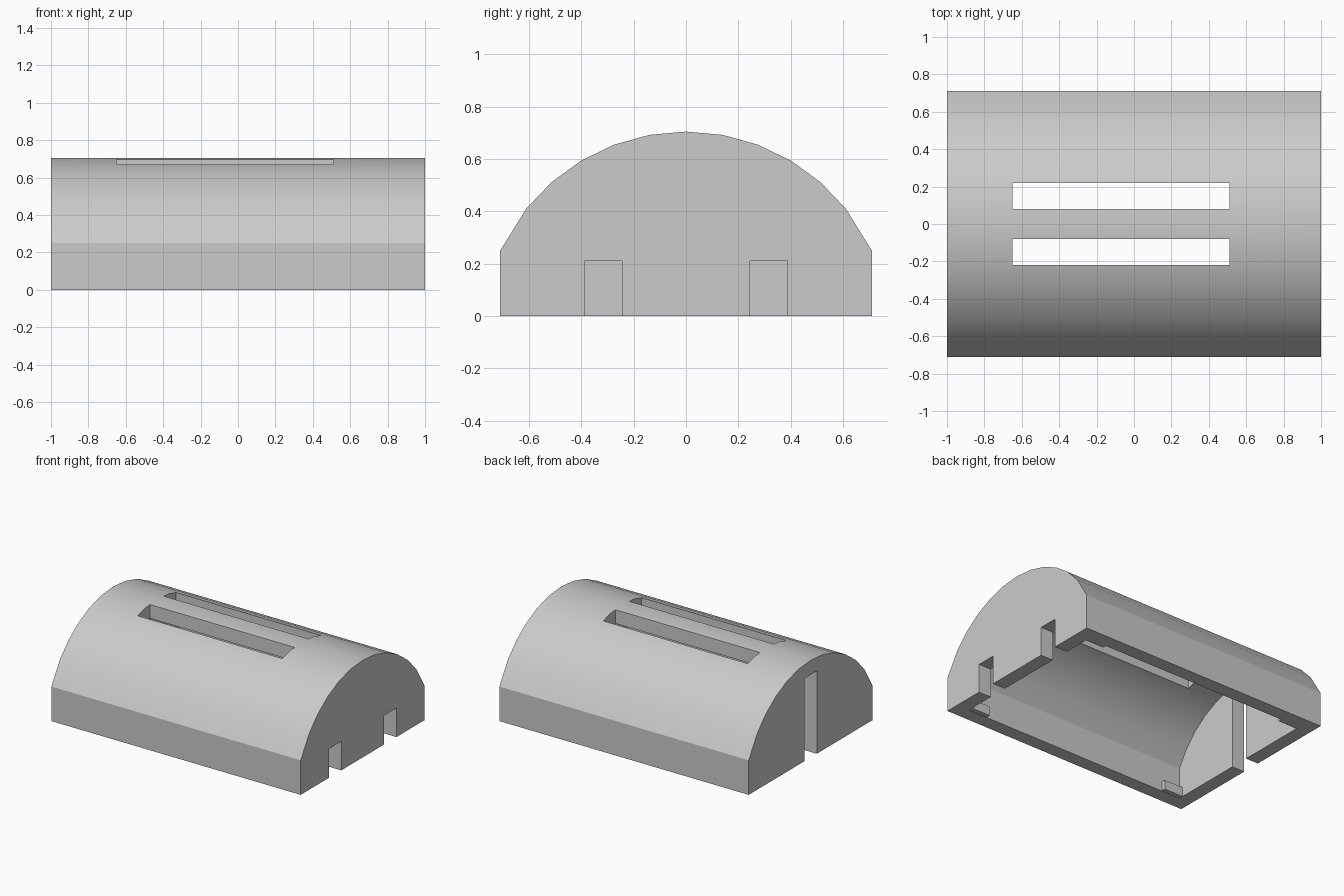
import bpy
import bmesh
import math

if "Cube" in bpy.data.objects:
    bpy.data.objects.remove(bpy.data.objects["Cube"])

grey = bpy.data.materials.new("plain grey")
grey.use_nodes = True
colour = (0.6, 0.6, 0.6, 1)
grey.diffuse_color = colour
grey.node_tree.nodes["Principled BSDF"].inputs["Base Color"].default_value = colour


def extrude_profile(name, profile, x0, x1):
    """Sweep a closed (y, z) profile along x."""
    bm = bmesh.new()
    face = bm.faces.new([bm.verts.new((x0, y, z)) for y, z in profile])
    sweep = bmesh.ops.extrude_face_region(bm, geom=[face])
    moved = [v for v in sweep["geom"] if isinstance(v, bmesh.types.BMVert)]
    bmesh.ops.translate(bm, verts=moved, vec=(x1 - x0, 0, 0))
    bmesh.ops.recalc_face_normals(bm, faces=bm.faces)
    mesh = bpy.data.meshes.new(name)
    bm.to_mesh(mesh)
    bm.free()
    mesh.materials.append(grey)
    obj = bpy.data.objects.new(name, mesh)
    bpy.context.collection.objects.link(obj)
    return obj


def block(name, x0, x1, y0, y1, z0, z1):
    return extrude_profile(name, [(y0, z0), (y1, z0), (y1, z1), (y0, z1)], x0, x1)


def vault(half_width, radius, spring, base):
    """Straight walls under a faceted arc centred below the floor."""
    arc = [(radius * math.sin(math.radians(a * 10.3)),
            radius * math.cos(math.radians(a * 10.3)) - 0.075) for a in range(-5, 6)]
    return [(-half_width, base), (-half_width, spring), *arc,
            (half_width, spring), (half_width, base)]


# Vaulted shell
shell = extrude_profile("vaulted_shell", vault(0.71, 0.78, 0.25, 0), -1, 1)

# Cavity and openings
cutters = [extrude_profile("cavity_cutter", vault(0.61, 0.68, 0.225, -0.1), -0.9, 0.9),
           block("door_cutter", -1.1, -0.85, -0.07, 0.07, -0.1, 0.6)]
for side in (-1, 1):
    cutters.append(block("roof_slot_cutter", -0.65, 0.51,
                         *sorted((side * 0.08, side * 0.22)), 0.4, 0.9))
    cutters.append(block("notch_cutter", 0.85, 1.1,
                         *sorted((side * 0.245, side * 0.387)), -0.1, 0.21))

bpy.context.view_layer.objects.active = shell
for cutter in cutters:
    cutter.hide_render = True
    mod = shell.modifiers.new("cut", "BOOLEAN")
    mod.operation = "DIFFERENCE"
    mod.solver = "EXACT"
    mod.object = cutter
    bpy.ops.object.modifier_apply(modifier=mod.name)
    bpy.data.objects.remove(cutter)

bpy.ops.object.select_all(action="DESELECT")
shell.select_set(True)
bpy.ops.object.shade_smooth_by_angle(angle=math.radians(28))

# Small inner corner tabs
for end in (-1, 1):
    for side in (-1, 1):
        block("corner_tab", *sorted((end * 0.91, end * 0.75)),
              *sorted((side * 0.62, side * 0.58)), 0.002, 0.07)
